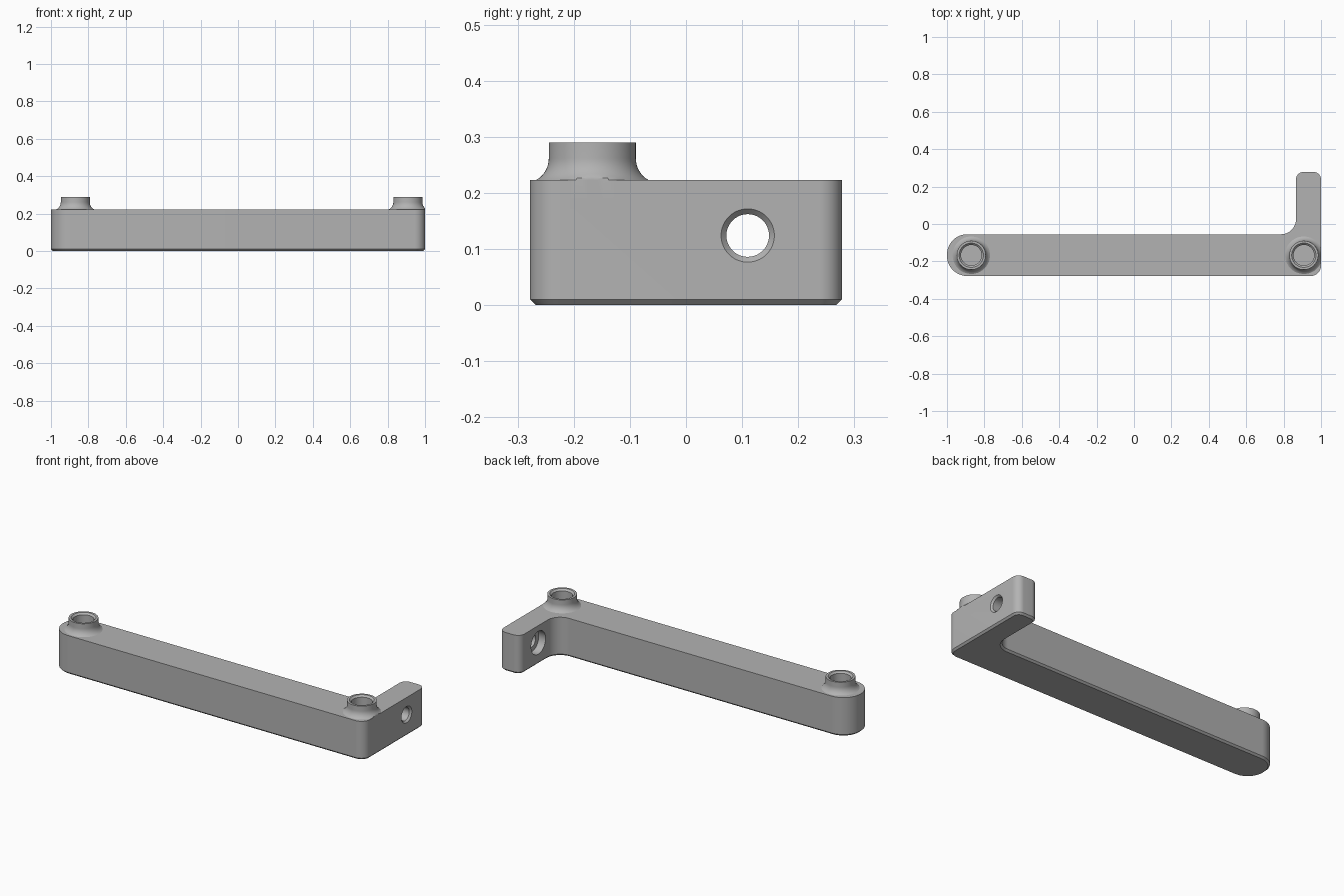
import bpy, bmesh, math
from mathutils import Vector, Matrix

cube = bpy.data.objects.get("Cube")
if cube:
    bpy.data.objects.remove(cube, do_unlink=True)

grey = bpy.data.materials.new("plain grey")
grey.use_nodes = True
grey.diffuse_color = (0.45, 0.45, 0.45, 1)
grey.node_tree.nodes["Principled BSDF"].inputs["Base Color"].default_value = grey.diffuse_color


def make_object(name, bm):
    bmesh.ops.recalc_face_normals(bm, faces=bm.faces)
    mesh = bpy.data.meshes.new(name)
    bm.to_mesh(mesh)
    bm.free()
    mesh.materials.append(grey)
    obj = bpy.data.objects.new(name, mesh)
    bpy.context.collection.objects.link(obj)
    return obj


def rounded_outline(corners, steps=12):
    """Turn (x, y, radius) corners into a filleted outline."""
    points = []
    for i, (x, y, r) in enumerate(corners):
        p = Vector((x, y))
        a = (Vector(corners[i - 1][:2]) - p).normalized()
        b = (Vector(corners[(i + 1) % len(corners)][:2]) - p).normalized()
        centre = p + (a + b) * r
        for k in range(steps + 1):
            t = k / steps * math.pi / 2
            points.append(centre - b * r * math.cos(t) - a * r * math.sin(t))
    return points


def lathe(name, profile, matrix, segments=64):
    """Spin a closed (radius, height) profile that starts and ends on the axis."""
    bm = bmesh.new()
    verts = [bm.verts.new((r, 0, z)) for r, z in profile]
    edges = [bm.edges.new(pair) for pair in zip(verts, verts[1:])]
    bmesh.ops.spin(bm, geom=verts + edges, axis=(0, 0, 1), cent=(0, 0, 0),
                   angle=math.tau, steps=segments)
    bmesh.ops.remove_doubles(bm, verts=bm.verts, dist=1e-5)
    bm.transform(matrix)
    return make_object(name, bm)


def combine(target, tool, operation):
    tool.hide_render = True
    mod = target.modifiers.new(operation.lower(), 'BOOLEAN')
    mod.operation, mod.object, mod.solver = operation, tool, 'EXACT'
    bpy.context.view_layer.objects.active = target
    bpy.ops.object.modifier_apply(modifier=mod.name)
    bpy.data.objects.remove(tool, do_unlink=True)


# L-shaped bracket body with a chamfered underside
TOP, EDGE = 0.223, 0.01
outline = rounded_outline([
    (-1, -0.278, 0.108), (1, -0.278, 0.055), (1, 0.278, 0.04),
    (0.866, 0.278, 0.04), (0.866, -0.055, 0.08), (-1, -0.055, 0.108)])
bm = bmesh.new()
base = bm.faces.new([bm.verts.new((p.x, p.y, EDGE)) for p in outline])
up = bmesh.ops.extrude_face_region(bm, geom=[base], use_keep_orig=True)
bmesh.ops.translate(bm, vec=(0, 0, TOP - EDGE),
                    verts=[g for g in up["geom"] if isinstance(g, bmesh.types.BMVert)])
bmesh.ops.recalc_face_normals(bm, faces=bm.faces)
bottom = min(bm.faces, key=lambda f: f.calc_center_median().z)
bmesh.ops.inset_region(bm, faces=[bottom], thickness=EDGE, depth=EDGE, use_even_offset=True)
body = make_object("bracket", bm)

# Flared bosses with blind, chamfered holes
flare = [(0.0775 + 0.0225 * (1 - math.cos(t)) / (1 - math.cos(1.1)),
          0.262 - 0.039 * math.sin(t) / math.sin(1.1))
         for t in [1.1 * k / 8 for k in range(8, -1, -1)]]
boss_profile = [(0, 0.19), (0.1, 0.19)] + flare + [(0.0775, 0.29), (0, 0.29)]
hole_profile = [(0, 0.08), (0.055, 0.08), (0.055, 0.28), (0.065, 0.29), (0.065, 0.31), (0, 0.31)]
for side, x in (("right", -0.87), ("left", 0.908)):
    place = Matrix.Translation((x, -0.167, 0))
    boss = lathe(side + "_boss", boss_profile, place)
    for v in boss.data.vertices:
        v.co.x = min(v.co.x, 1.0)
    combine(body, boss, 'UNION')
    combine(body, lathe(side + "_hole", hole_profile, place), 'DIFFERENCE')

# Cross hole in the arm: chamfered outside, wider counterbore inside
cross_profile = [(0, -0.16), (0.066, -0.16), (0.066, -0.09), (0.038, -0.09),
                 (0.038, -0.01), (0.0475, 0), (0.0475, 0.02), (0, 0.02)]
cross = Matrix.Translation((1, 0.11, 0.124)) @ Matrix.Rotation(math.pi / 2, 4, 'Y')
combine(body, lathe("cross_hole", cross_profile, cross), 'DIFFERENCE')

# Smooth rounds, crisp edges
bpy.ops.object.select_all(action='DESELECT')
body.select_set(True)
bpy.context.view_layer.objects.active = body
bpy.ops.object.shade_smooth_by_angle(angle=math.radians(25))
